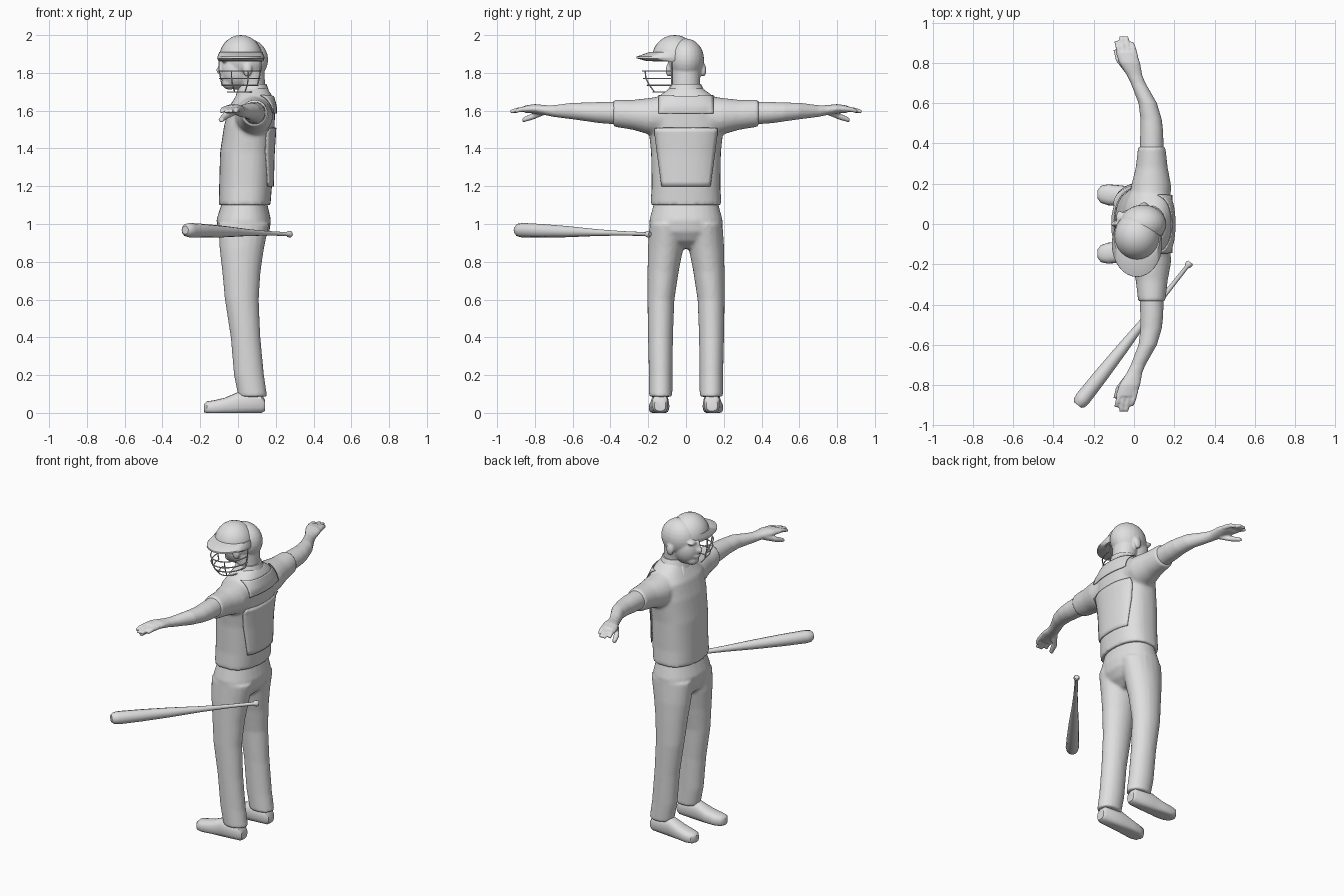
import bpy, bmesh, math
from math import sin, cos, pi
from mathutils import Matrix, Vector

if "Cube" in bpy.data.objects:
    bpy.data.objects.remove(bpy.data.objects["Cube"])

grey = bpy.data.materials.new("light_grey")
grey.use_nodes = True
GREY = (0.74, 0.74, 0.74, 1)
grey.diffuse_color = GREY
grey.node_tree.nodes["Principled BSDF"].inputs["Base Color"].default_value = GREY
ORDER = {"x": (0, 1, 2), "y": (1, 0, 2), "z": (1, 2, 0)}


def loft(bm, axis, rings, side=1, power=2.0, sides=20, floor=None):
    """Rings are (position on axis, centre a, centre b, radius a, radius b)."""
    loops = []
    for t, ca, cb, ra, rb in rings:
        loop = []
        for i in range(sides):
            a = 2 * pi * i / sides
            u = math.copysign(abs(cos(a)) ** (2 / power), cos(a))
            v = math.copysign(abs(sin(a)) ** (2 / power), sin(a))
            raw = (t, ca + ra * u, cb + rb * v)
            p = Vector([raw[k] for k in ORDER[axis]])
            p.y *= side
            if floor is not None:
                p.z = max(p.z, floor)
            loop.append(bm.verts.new(p))
        loops.append(loop)
    for low, high in zip(loops, loops[1:]):
        for i in range(sides):
            j = (i + 1) % sides
            bm.faces.new((low[i], low[j], high[j], high[i]))
    bm.faces.new(loops[0])
    bm.faces.new(loops[-1])


def ball(bm, centre, radii):
    mat = Matrix.Translation(centre) @ Matrix.Diagonal((*radii, 1))
    bmesh.ops.create_uvsphere(bm, u_segments=24, v_segments=14, radius=1, matrix=mat)


def finish(bm, name, voxel=0, soften=4):
    bmesh.ops.recalc_face_normals(bm, faces=bm.faces)
    mesh = bpy.data.meshes.new(name)
    bm.to_mesh(mesh)
    bm.free()
    mesh.materials.append(grey)
    obj = bpy.data.objects.new(name, mesh)
    bpy.context.collection.objects.link(obj)
    if voxel:
        fuse = obj.modifiers.new("Fuse", "REMESH")
        fuse.mode = "VOXEL"
        fuse.voxel_size = voxel
        fuse.use_smooth_shade = True
        smooth = obj.modifiers.new("Soften", "SMOOTH")
        smooth.iterations = soften
    else:
        bpy.ops.object.select_all(action="DESELECT")
        obj.select_set(True)
        bpy.context.view_layer.objects.active = obj
        bpy.ops.object.shade_smooth_by_angle(angle=math.radians(40))
    return obj


# Shirt with short sleeves
bm = bmesh.new()
loft(bm, "z", [(1.1, .035, 0, .137, .188), (1.2, .04, 0, .14, .182), (1.38, .045, 0, .14, .185),
               (1.52, .06, 0, .134, .2), (1.62, .075, 0, .122, .2), (1.68, .085, 0, .095, .14),
               (1.72, .085, 0, .07, .085)], power=2.4, sides=32)
for s in (1, -1):
    loft(bm, "y", [(.08, .08, 1.575, .1, .11), (.19, .085, 1.57, .1, .098),
                   (.28, .088, 1.578, .08, .08), (.385, .088, 1.587, .068, .072)], s)
shirt = finish(bm, "shirt", .01, 6)

# Collar band and its two front points
bm = bmesh.new()
loft(bm, "z", [(1.68, .08, 0, .092, .108), (1.715, .08, 0, .08, .092), (1.74, .08, 0, .072, .08)])
for s in (1, -1):
    tri = [bm.verts.new(p) for p in ((.01, s * .02, 1.725), (.05, s * .085, 1.715), (-.03, s * .06, 1.64))]
    bm.faces.new(tri)
finish(bm, "collar")


# Back panels laid on the shirt
def panel(name, bottom, top, low_half, high_half):
    bm = bmesh.new()
    bmesh.ops.create_grid(bm, x_segments=16, y_segments=12, size=1)
    for v in bm.verts:
        k = (v.co.y + 1) / 2
        half = low_half + (high_half - low_half) * k
        v.co = (.35, v.co.x * half, bottom + (top - bottom) * k)
    obj = finish(bm, name)
    wrap = obj.modifiers.new("Lay", "SHRINKWRAP")
    wrap.target = shirt
    wrap.wrap_method = "PROJECT"
    wrap.wrap_mode = "ABOVE_SURFACE"
    wrap.use_project_x = True
    wrap.use_positive_direction = True
    wrap.use_negative_direction = True
    wrap.offset = .007
    thick = obj.modifiers.new("Thickness", "SOLIDIFY")
    thick.thickness = .006
    thick.offset = 0


panel("lower_back_panel", 1.2, 1.51, .125, .165)
panel("upper_back_panel", 1.585, 1.675, .145, .14)

# Trousers
bm = bmesh.new()
loft(bm, "z", [(.87, .02, 0, .06, .08), (.91, .025, 0, .11, .15), (.96, .032, 0, .135, .19),
               (1.02, .03, 0, .145, .194), (1.13, .035, 0, .115, .165)], power=2.2, sides=28)
for s in (1, -1):
    loft(bm, "z", [(.085, .078, .134, .077, .062), (.2, .058, .134, .08, .063), (.4, .04, .135, .079, .066),
                   (.6, .02, .133, .09, .072), (.75, .018, .121, .102, .083),
                   (.87, .02, .108, .118, .094), (1.0, .03, .098, .135, .096)], s)
finish(bm, "trousers", .01, 5)

# Shoes with flat soles
for s, label in ((1, "first"), (-1, "second")):
    bm = bmesh.new()
    loft(bm, "x", [(.142, .137, .04, .03, .03), (.125, .137, .048, .042, .05), (0, .138, .05, .046, .06),
                   (-.07, .14, .035, .052, .045), (-.13, .145, .028, .052, .038),
                   (-.165, .147, .027, .042, .034), (-.18, .147, .025, .022, .022)], s, 2.5, floor=0)
    finish(bm, label + "_shoe")

# Bare arms and hands, thumbs dropped
for s, label in ((1, "first"), (-1, "second")):
    bm = bmesh.new()
    loft(bm, "y", [(.34, .088, 1.587, .06, .062), (.46, .088, 1.59, .057, .056), (.52, .085, 1.593, .053, .05),
                   (.6, .068, 1.598, .046, .044), (.7, .02, 1.598, .037, .031), (.74, .002, 1.602, .039, .027),
                   (.8, -.022, 1.61, .053, .025), (.855, -.04, 1.608, .052, .019)], s)
    for i, tip in enumerate((.91, .93, .93, .905)):
        x = -.078 + .025 * i
        loft(bm, "y", [(.83, x + .012, 1.61, .0135, .015), (.88, x - .002, 1.606, .013, .014),
                       (tip, x - .01, 1.595, .011, .011)], s, sides=10)
    loft(bm, "y", [(.75, -.02, 1.596, .024, .02), (.81, -.07, 1.57, .02, .018),
                   (.865, -.09, 1.55, .014, .013)], s, sides=10)
    finish(bm, label + "_arm", .006, 3)

# Head, face and neck
bm = bmesh.new()
ball(bm, (.045, 0, 1.87), (.115, .096, .112))
ball(bm, (-.005, 0, 1.81), (.085, .076, .1))
ball(bm, (-.045, 0, 1.745), (.04, .045, .034))
ball(bm, (-.095, 0, 1.815), (.02, .015, .022))
ball(bm, (-.086, 0, 1.845), (.016, .011, .035))
ball(bm, (-.082, 0, 1.775), (.014, .03, .01))
for s in (1, -1):
    ball(bm, (-.07, s * .035, 1.868), (.02, .032, .012))
    ball(bm, (.05, s * .093, 1.815), (.024, .014, .036))
loft(bm, "z", [(1.64, .085, 0, .06, .07), (1.75, .075, 0, .068, .074), (1.82, .06, 0, .08, .08)])
finish(bm, "head", .007, 3)

# Helmet shell and sloping brim, turned toward the bat side
bm = bmesh.new()
ball(bm, (.015, -.06, 1.88), (.115, .12, .12))
bmesh.ops.bisect_plane(bm, geom=bm.verts[:] + bm.edges[:] + bm.faces[:], plane_co=(0, 0, 1.86),
                       plane_no=(0, 0, 1), clear_inner=True)
bmesh.ops.holes_fill(bm, edges=[e for e in bm.edges if e.is_boundary])
finish(bm, "helmet_shell")
bm = bmesh.new()
loft(bm, "z", [(1.862, .015, -.08, .118, .125), (1.877, .015, -.1, .125, .163),
               (1.886, .015, -.1, .124, .162), (1.91, .015, -.07, .114, .125)], sides=32)
finish(bm, "helmet_brim")

# Face guard of bent rods
guard = bpy.data.curves.new("face_guard", "CURVE")
guard.dimensions = "3D"
guard.bevel_depth = .0036
guard.bevel_resolution = 1
guard.materials.append(grey)
guard_obj = bpy.data.objects.new("face_guard", guard)
bpy.context.collection.objects.link(guard_obj)
LEVELS = [(1.81, .11, .155), (1.77, .107, .15), (1.735, .095, .13), (1.698, .065, .1)]


def rod(points):
    line = guard.splines.new("POLY")
    line.points.add(len(points) - 1)
    for p, co in zip(line.points, points):
        p.co = (*co, 1)


def on_guard(level, angle):
    z, wide, deep = level
    return (.01 + wide * cos(angle), -.075 - deep * sin(angle), z)


for level in LEVELS:
    rod([on_guard(level, pi * i / 16) for i in range(17)])
for angle in (1.15, pi - 1.15):
    rod([on_guard(level, angle) for level in LEVELS])
for angle in (0, pi):
    x, y, z = on_guard(LEVELS[0], angle)
    rod([on_guard(LEVELS[2], angle), (x, y, z), (x, y, 1.875)])

# Bat floating at hip height
bm = bmesh.new()
PROFILE = [(0, .013), (.008, .018), (.02, .017), (.03, .01), (.2, .012), (.36, .018), (.55, .029),
           (.72, .036), (.86, .039), (.89, .034), (.903, .022)]
loft(bm, "y", [(-t, 0, t * .024, r, r) for t, r in PROFILE], sides=12)
bat = finish(bm, "bat")
bat.location = (.28, -.19, .946)
bat.rotation_euler.z = math.radians(-38.3)
